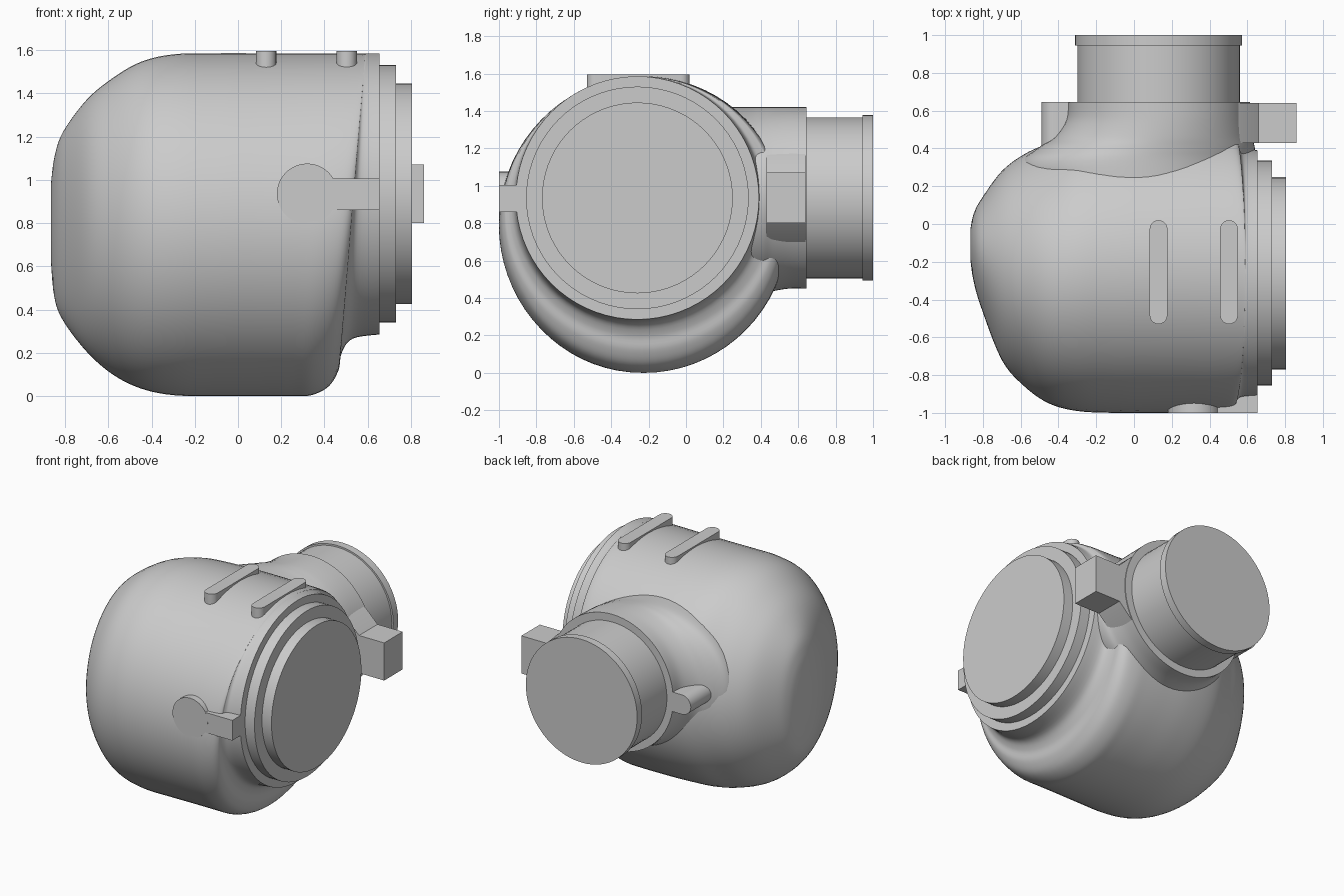
import bpy, bmesh, math
from mathutils import Vector

cube = bpy.data.objects.get("Cube")
if cube:
    bpy.data.objects.remove(cube, do_unlink=True)

grey = bpy.data.materials.new("plain grey")
grey.use_nodes = True
grey.diffuse_color = (0.6, 0.6, 0.6, 1)
grey.node_tree.nodes["Principled BSDF"].inputs["Base Color"].default_value = (0.6, 0.6, 0.6, 1)


def skin(name, rings):
    """Bridge a list of closed rings, cap both ends and shade by angle."""
    bm = bmesh.new()
    loops = [[bm.verts.new(p) for p in ring] for ring in rings]
    n = len(loops[0])
    for a, b in zip(loops, loops[1:]):
        for i in range(n):
            j = (i + 1) % n
            bm.faces.new((a[i], a[j], b[j], b[i]))
    bm.faces.new(loops[0])
    bm.faces.new(loops[-1])
    bmesh.ops.recalc_face_normals(bm, faces=bm.faces)
    mesh = bpy.data.meshes.new(name)
    bm.to_mesh(mesh)
    bm.free()
    mesh.materials.append(grey)
    mesh.shade_smooth()
    mesh.set_sharp_from_angle(angle=math.radians(35))
    obj = bpy.data.objects.new(name, mesh)
    bpy.context.collection.objects.link(obj)
    return obj


def place(axis, s, u, v):
    """Position s along an axis, with (u, v) the other two coordinates."""
    return {"x": (s, u, v), "y": (u, s, v), "z": (u, v, s)}[axis]


def prism(name, axis, outline, start, end):
    return skin(name, [[place(axis, s, u, v) for u, v in outline] for s in (start, end)])


def circle(u, v, r, n=72):
    return [(u + r * math.cos(math.tau * i / n), v + r * math.sin(math.tau * i / n))
            for i in range(n)]


def smooth_path(keys, steps=5):
    """Smoothly interpolate the section table."""
    keys = [Vector(k) for k in keys]
    out = []
    for i in range(len(keys) - 1):
        p0, p1, p2 = keys[max(i - 1, 0)], keys[i], keys[i + 1]
        p3 = keys[min(i + 2, len(keys) - 1)]
        for k in range(steps):
            t = k / steps
            out.append(p1 + 0.5 * t * ((p2 - p0) + t * ((2 * p0 - 5 * p1 + 4 * p2 - p3)
                       + t * (3 * p1 - p0 - 3 * p2 + p3))))
    return out + [keys[-1]]


def loft(name, axis, sections, n=72):
    """Sections: position, lean at the top, u min, u max, v min, v max."""
    rings = []
    for s, lean, u0, u1, v0, v1 in smooth_path(sections):
        ring = []
        for i in range(n):
            a = math.tau * i / n
            c, d = math.cos(a), math.sin(a)
            ring.append(place(axis, s + lean * (1 + d) / 2,
                              (u0 + u1) / 2 + (u1 - u0) / 2 * c,
                              (v0 + v1) / 2 + (v1 - v0) / 2 * d))
        rings.append(ring)
    return skin(name, rings)


# Rounded housing with a low lobe that necks in to the round mouth
loft("body", "x", [
    (-0.865, 0, -0.20, -0.02, 0.62, 0.98),
    (-0.85, 0, -0.30, 0.05, 0.46, 1.10),
    (-0.81, 0, -0.44, 0.13, 0.35, 1.22),
    (-0.70, 0, -0.72, 0.28, 0.205, 1.37),
    (-0.58, 0, -0.86, 0.37, 0.10, 1.47),
    (-0.45, 0, -0.95, 0.43, 0.035, 1.545),
    (-0.30, 0, -0.99, 0.50, 0.004, 1.58),
    (-0.10, 0, -1.0, 0.54, 0, 1.585),
    (0.10, 0, -1.0, 0.55, 0, 1.585),
    (0.25, 0.05, -1.0, 0.55, 0, 1.585),
    (0.34, 0.10, -1.0, 0.545, 0.004, 1.585),
    (0.42, 0.13, -0.99, 0.53, 0.045, 1.585),
    (0.465, 0.12, -0.97, 0.50, 0.12, 1.585),
    (0.48, 0.11, -0.945, 0.46, 0.20, 1.585),
    (0.53, 0.07, -0.92, 0.41, 0.265, 1.585),
    (0.655, 0, -0.91, 0.39, 0.285, 1.585),
])

# Stepped rings closing the left end
for name, radius, end in (("outer_step", 0.595, 0.73), ("end_cap", 0.51, 0.805)):
    prism(name, "x", circle(-0.26, 0.935, radius), 0.5, end)

# Flared collar, neck and lip at the back
loft("collar", "y", [
    (0.0, 0, -0.55, 0.60, 0.42, 1.42),
    (0.30, 0, -0.60, 0.64, 0.41, 1.42),
    (0.40, 0, -0.51, 0.64, 0.415, 1.42),
    (0.46, 0, -0.42, 0.625, 0.435, 1.42),
    (0.55, 0, -0.36, 0.615, 0.45, 1.42),
    (0.645, 0, -0.35, 0.615, 0.45, 1.42),
])
prism("neck", "y", circle(0.13, 0.935, 0.43), 0.5, 0.97)
prism("neck_lip", "y", circle(0.13, 0.935, 0.442), 0.945, 1.0)


def capsule(u0, u1, v, r, n=12):
    """Bar outline with round ends, lying along u."""
    turn = [math.pi * i / n - math.pi / 2 for i in range(n + 1)]
    return ([(u1 + r * math.cos(a), v + r * math.sin(a)) for a in turn]
            + [(u0 - r * math.cos(a), v - r * math.sin(a)) for a in turn])


# Rounded lug beside the collar
prism("collar_lug", "y", capsule(-0.25, -0.42, 0.92, -0.07), 0.3, 0.645)

# Flared block on the other side of the collar
half = [(0.5, 0.275), (0.575, 0.22), (0.66, 0.135), (0.86, 0.135)]
prism("collar_block", "y", [(x, 0.935 + h) for x, h in half]
      + [(x, 0.935 - h) for x, h in reversed(half)], 0.43, 0.64)

# Keyhole shaped pad on the front
prism("front_pad", "y", circle(0.32, 0.935, 0.14, 48), -1.0, -0.85)
prism("front_bar", "y", [(0.4, 0.86), (0.655, 0.86), (0.655, 1.005), (0.4, 1.005)], -0.9995, -0.85)

# Two raised ribs on top
for name, x in (("right_rib", 0.13), ("left_rib", 0.503)):
    outline = [(v, u) for u, v in capsule(-0.483, -0.027, x, 0.047)]
    prism(name, "z", outline, 1.48, 1.595)
